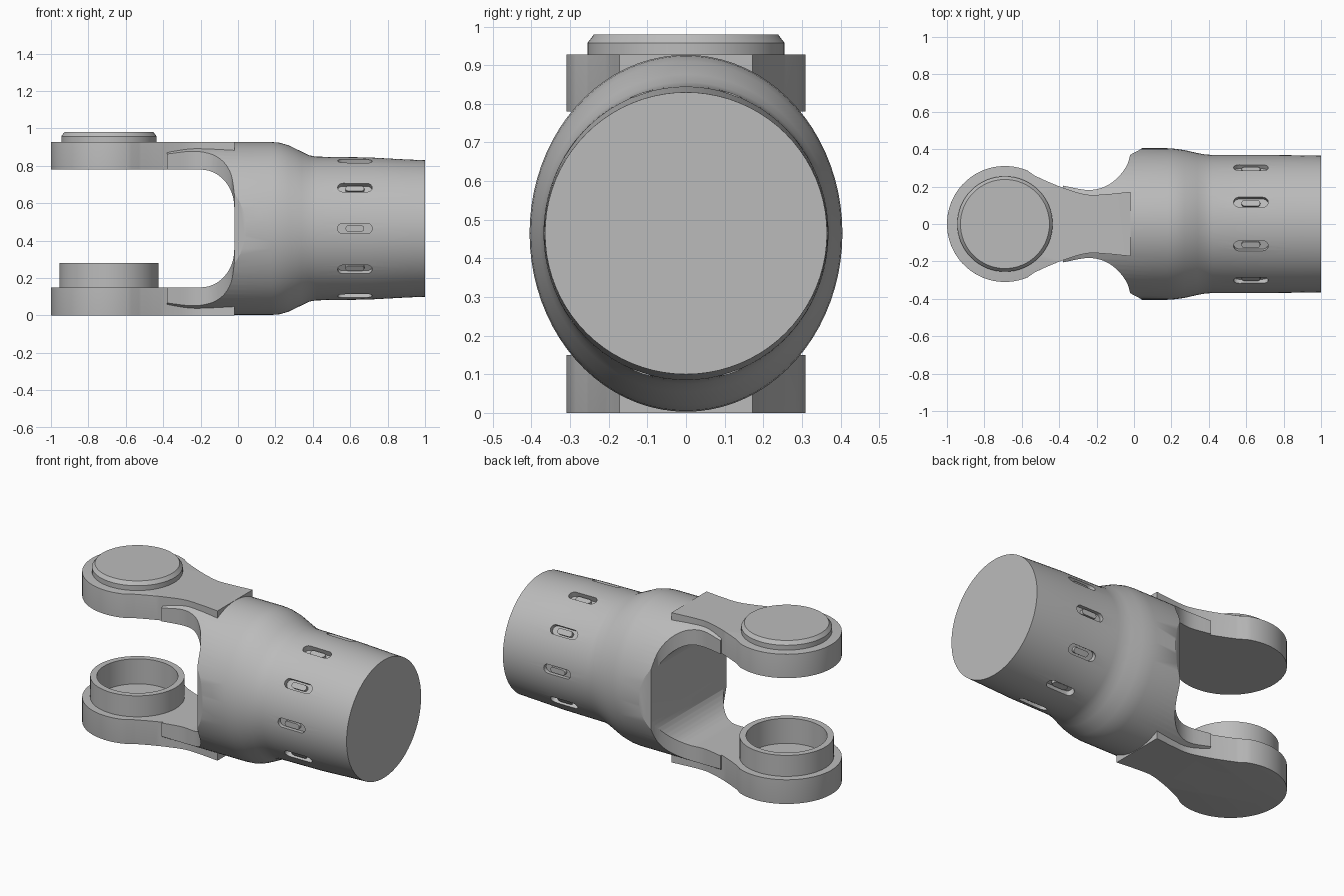
import bpy, bmesh, math
from mathutils import Matrix, Vector

cube = bpy.data.objects.get("Cube")
if cube:
    bpy.data.objects.remove(cube, do_unlink=True)

MID = 0.465          # height of the shaft axis
PIN_X = -0.69        # centre of the fork eyes

steel = bpy.data.materials.new("grey_steel")
steel.use_nodes = True
GREY = (0.5, 0.5, 0.5, 1)
steel.diffuse_color = GREY
steel.node_tree.nodes["Principled BSDF"].inputs["Base Color"].default_value = GREY


def finish(name, bm):
    bmesh.ops.recalc_face_normals(bm, faces=bm.faces[:])
    mesh = bpy.data.meshes.new(name)
    bm.to_mesh(mesh)
    bm.free()
    mesh.materials.append(steel)
    obj = bpy.data.objects.new(name, mesh)
    bpy.context.collection.objects.link(obj)
    return obj


def activate(obj):
    bpy.ops.object.select_all(action='DESELECT')
    obj.select_set(True)
    bpy.context.view_layer.objects.active = obj


def smooth(obj, angle=30):
    activate(obj)
    bpy.ops.object.shade_smooth_by_angle(angle=math.radians(angle))


def loft(name, rings, closed=False):
    """Skin equal-length rings; cap the ends, or join last to first."""
    bm = bmesh.new()
    rows = [[bm.verts.new(p) for p in ring] for ring in rings]
    pairs = list(zip(rows, rows[1:])) + ([(rows[-1], rows[0])] if closed else [])
    for a, b in pairs:
        for i in range(len(a)):
            j = (i + 1) % len(a)
            bm.faces.new((a[i], a[j], b[j], b[i]))
    if not closed:
        bm.faces.new(rows[0])
        bm.faces.new(rows[-1])
    return finish(name, bm)


def lathe(name, profile, closed=False, n=64):
    """Revolve (radius, z) points about the pin axis."""
    turn = [math.tau * i / n for i in range(n)]
    return loft(name, [[(PIN_X + r * math.cos(t), r * math.sin(t), z) for t in turn]
                       for r, z in profile], closed)


def boolean(obj, tool, operation='DIFFERENCE'):
    mod = obj.modifiers.new("cut", 'BOOLEAN')
    mod.operation, mod.object, mod.solver = operation, tool, 'EXACT'
    activate(obj)
    bpy.ops.object.modifier_apply(modifier=mod.name)
    bpy.data.objects.remove(tool, do_unlink=True)


def spline(points, steps=6):
    """Smooth curve through 2D points."""
    pts = [Vector(p) for p in points]
    ext = [pts[0] * 2 - pts[1]] + pts + [pts[-1] * 2 - pts[-2]]
    out = []
    for a, b, c, d in zip(ext, ext[1:], ext[2:], ext[3:]):
        for k in range(steps):
            t = k / steps
            out.append(0.5 * (2 * b + (c - a) * t + (2 * a - 5 * b + 4 * c - d) * t * t
                              + (3 * b - a - 3 * c + d) * t ** 3))
    return out + [pts[-1]]


def mirrored(half):
    return list(half) + [Vector((x, -y)) for x, y in reversed(half)]


def plan_prism(name, outline, z0, z1):
    return loft(name, [[(x, y, z) for x, y in outline] for z in (z0, z1)])


# Shaft body: oval collar tapering to a round tube
stations = [(-0.4, 0.405, 0.462), (0.18, 0.405, 0.462), (0.22, 0.402, 0.459),
            (0.27, 0.395, 0.445), (0.34, 0.379, 0.411), (0.38, 0.372, 0.391),
            (0.42, 0.369, 0.384), (0.7, 0.369, 0.38), (0.9, 0.367, 0.369),
            (1.0, 0.365, 0.365)]
N = 80
body = loft("shaft_body", [[(x, ry * math.cos(math.tau * i / N),
                             MID + rz * math.sin(math.tau * i / N)) for i in range(N)]
                           for x, ry, rz in stations])

# Waisted plan shape behind the fork arms
waist = spline([(-0.38, 0.205), (-0.25, 0.182), (-0.16, 0.198), (-0.09, 0.245),
                (-0.04, 0.31), (-0.02, 0.37)]) + [Vector((0.04, 0.402))]
waist += [Vector((0.06, 0.6)), Vector((1.2, 0.6))]
boolean(body, plan_prism("waist_tool", mirrored(waist), -0.2, 1.2), 'INTERSECT')

# Opening between the arms, with rounded inner corners
opening = [(-0.6, MID - 0.315)]
for cz, start in ((-0.115, -90), (0.115, 0)):
    for k in range(13):
        a = math.radians(start + k * 7.5)
        opening.append((-0.2 + 0.18 * math.cos(a), MID + cz + 0.2 * math.sin(a)))
opening.append((-0.6, MID + 0.315))
boolean(body, loft("opening_tool", [[(x, y, z) for x, z in opening] for y in (-0.7, 0.7)]))


def stadium(name, length, width, r0, r1, angle):
    """Round-ended bar pointing outward from the shaft axis."""
    ring = []
    for side in (1, -1):
        for k in range(9):
            a = math.radians(-90 + k * 22.5)
            ring.append((side * ((length - width) / 2 + width / 2 * math.cos(a)),
                         side * width / 2 * math.sin(a)))
    obj = loft(name, [[(x, y, r) for x, y in ring] for r in (r0, r1)])
    obj.data.transform(Matrix.Translation((0.625, 0, MID)) @ Matrix.Rotation(angle, 4, 'X'))
    return obj


# Ten slots round the tube, each with a small key inside
for i in range(10):
    angle = math.pi / 2 + math.tau * i / 10
    boolean(body, stadium("slot_tool", 0.185, 0.056, 0.345, 0.45, angle))
    key = stadium("slot_key_%d" % (i + 1), 0.1, 0.034, 0.335, 0.364, angle)
    smooth(key)
smooth(body)

# Fork arms: round eye and waisted neck, outer rim rounded over
eye = [Vector((PIN_X - 0.31 * math.cos(a), 0.31 * math.sin(a)))
       for a in (math.radians(3 + k * 5) for k in range(23))]
neck = spline([(-0.53, 0.258), (-0.45, 0.222), (-0.36, 0.187), (-0.25, 0.157),
               (-0.14, 0.16), (-0.02, 0.172)])
arm_outline = mirrored(eye + neck)
for name, inner, outer in (("upper_arm", 0.78, 0.928), ("lower_arm", 0.15, 0.0)):
    arm = plan_prism(name, arm_outline, inner, outer)
    bm = bmesh.new()
    bm.from_mesh(arm.data)
    rim = [e for e in bm.edges if all(abs(v.co.z - outer) < 1e-4 for v in e.verts)
           and all(v.co.x < -0.4 for v in e.verts)]
    bmesh.ops.bevel(bm, geom=rim, offset=0.045, segments=5, profile=0.5,
                    affect='EDGES', clamp_overlap=True)
    bm.to_mesh(arm.data)
    bm.free()
    if name == "lower_arm":
        boolean(arm, lathe("socket_tool", [(0.228, 0.125), (0.228, 0.4)]))
    smooth(arm)

# Bearing cap above and open bearing cup below
smooth(lathe("bearing_cap", [(0.255, 0.9), (0.255, 0.958), (0.238, 0.98)]))
smooth(lathe("bearing_cup", [(0.265, 0.14), (0.265, 0.28), (0.228, 0.28), (0.228, 0.14)],
             closed=True))
